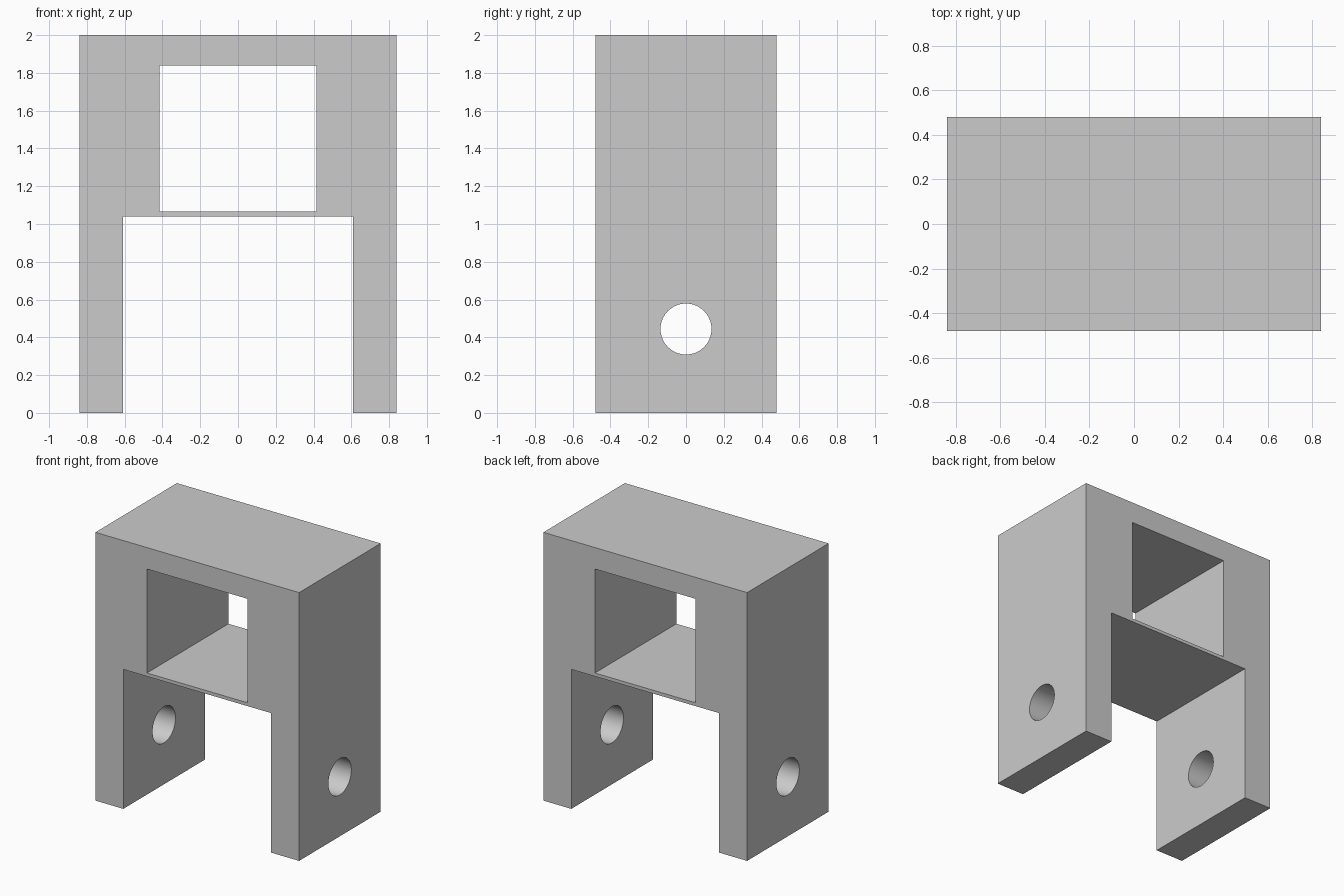
import bpy
import math

default = bpy.data.objects.get("Cube")
if default:
    bpy.data.objects.remove(default, do_unlink=True)

WIDTH, DEPTH, HEIGHT = 1.68, 0.96, 2.0

grey = bpy.data.materials.new("light grey")
grey.use_nodes = True
colour = (0.6, 0.6, 0.6, 1)
grey.diffuse_color = colour
grey.node_tree.nodes["Principled BSDF"].inputs["Base Color"].default_value = colour


def box(name, width, depth, bottom, top):
    """Box centred on x and y, between two heights."""
    bpy.ops.mesh.primitive_cube_add(size=1, location=(0, 0, (bottom + top) / 2))
    ob = bpy.context.object
    ob.name = name
    ob.scale = (width, depth, top - bottom)
    bpy.ops.object.transform_apply(location=False, rotation=False, scale=True)
    ob.data.materials.append(grey)
    return ob


def cut(target, cutter):
    """Subtract the cutter, then discard it."""
    cutter.hide_render = True
    mod = target.modifiers.new(cutter.name, 'BOOLEAN')
    mod.operation = 'DIFFERENCE'
    mod.solver = 'EXACT'
    mod.object = cutter
    bpy.ops.object.select_all(action='DESELECT')
    target.select_set(True)
    bpy.context.view_layer.objects.active = target
    bpy.ops.object.modifier_apply(modifier=mod.name)
    bpy.data.objects.remove(cutter, do_unlink=True)


# Solid block
bracket = box("clevis_bracket", WIDTH, DEPTH, 0, HEIGHT)

# Gap between the legs, and the window above the thin web
cut(bracket, box("leg_gap", 1.22, DEPTH * 2, -0.5, 1.04))
cut(bracket, box("window", 0.83, DEPTH * 2, 1.065, 1.84))

# Pin hole through both legs
bpy.ops.mesh.primitive_cylinder_add(vertices=64, radius=0.135, depth=WIDTH * 2,
                                    location=(0, 0, 0.444),
                                    rotation=(0, math.pi / 2, 0))
pin = bpy.context.object
pin.name = "pin_hole"
pin.data.materials.append(grey)
cut(bracket, pin)

# Smooth bores, crisp edges
bpy.ops.object.shade_smooth_by_angle(angle=math.radians(30))
